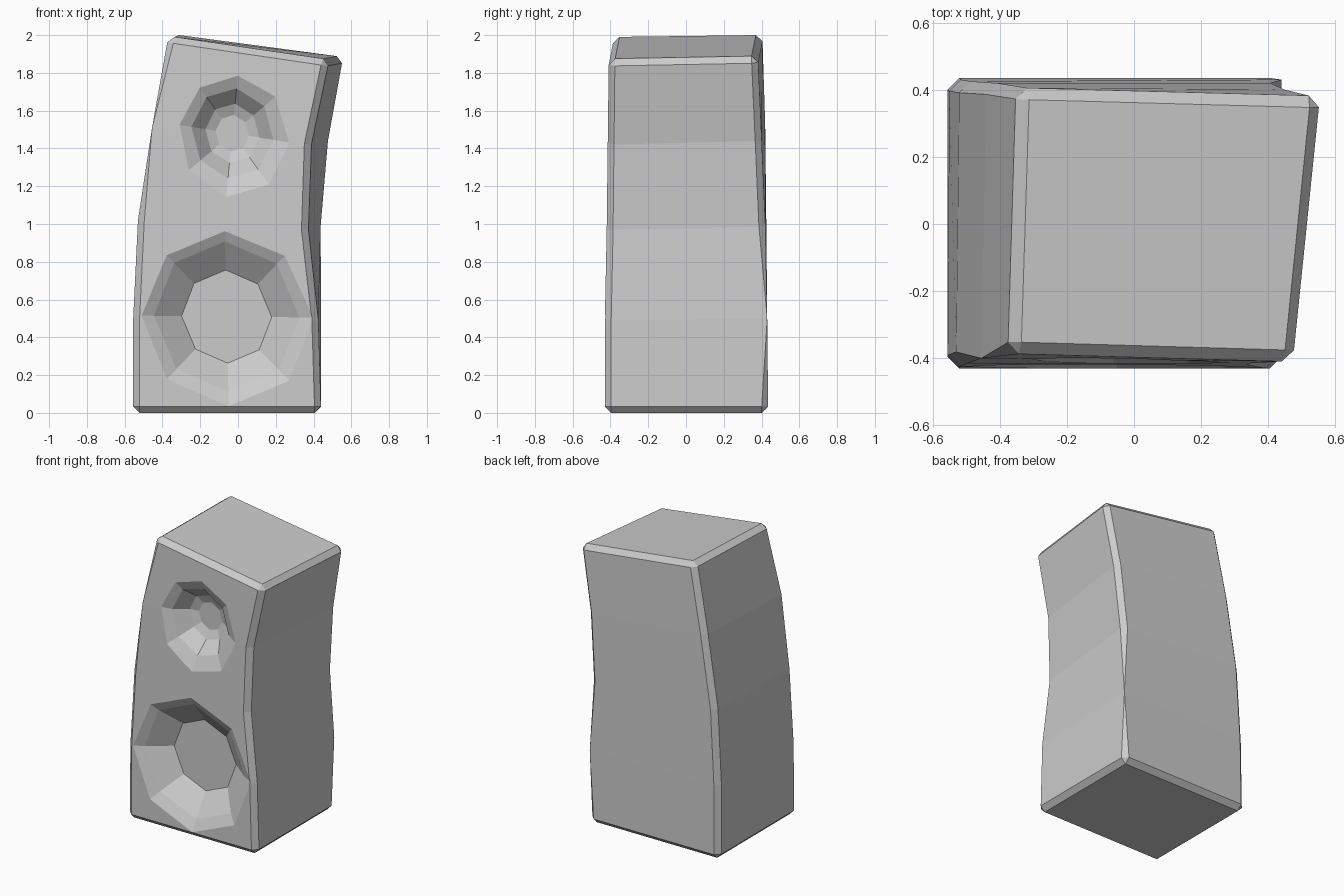
import bpy, bmesh, math
from mathutils import Vector

if "Cube" in bpy.data.objects:
    bpy.data.objects.remove(bpy.data.objects["Cube"])

# Corner rails of the bent, slightly twisted cabinet, bottom to top
rails = [
    [(-.555, -.43, 0), (-.555, -.425, .50), (-.53, -.415, 1.02), (-.455, -.40, 1.51), (-.37, -.385, 1.995)],
    [(.44, -.43, 0), (.425, -.43, .49), (.37, -.42, .97), (.385, -.415, 1.42), (.48, -.41, 1.87)],
    [(.44, .435, 0), (.44, .43, .50), (.44, .42, .985), (.48, .40, 1.44), (.56, .38, 1.885)],
    [(-.555, .435, 0), (-.55, .43, .51), (-.52, .425, 1.03), (-.44, .42, 1.53), (-.345, .405, 2.005)],
]


def make_object(name, bm):
    bmesh.ops.recalc_face_normals(bm, faces=bm.faces[:])
    mesh = bpy.data.meshes.new(name)
    bm.to_mesh(mesh)
    bm.free()
    obj = bpy.data.objects.new(name, mesh)
    bpy.context.collection.objects.link(obj)
    return obj


def skin(bm, rings):
    """Join rings of vertices into a closed solid."""
    n = len(rings[0])
    for a, b in zip(rings, rings[1:]):
        for i in range(n):
            j = (i + 1) % n
            bm.faces.new((a[i], a[j], b[j], b[i]))
    bm.faces.new(rings[0][::-1])
    bm.faces.new(rings[-1])


# Cabinet with chamfered outer edges
bm = bmesh.new()
rings = [[bm.verts.new(r[k]) for r in rails] for k in range(5)]
skin(bm, rings)
corner = {v: i for ring in rings for i, v in enumerate(ring)}
ends = set(rings[0] + rings[-1])
edges = [e for e in bm.edges
         if corner[e.verts[0]] == corner[e.verts[1]] or all(v in ends for v in e.verts)]
bmesh.ops.bevel(bm, geom=edges, offset=.034, offset_type='OFFSET', segments=1,
                profile=.5, affect='EDGES')
cabinet = make_object("speaker_cabinet", bm)


def recess(name, centre, u, v, profile):
    """Cut an eight-sided stepped cone into the front; profile is (scale, depth)."""
    c, u, v = Vector(centre), Vector(u), Vector(v)
    bm = bmesh.new()
    rings = []
    for s, d in profile:
        ring = []
        for i in range(8):
            a = i * math.pi / 4
            ring.append(bm.verts.new(c + s * (u * math.cos(a) + v * math.sin(a)) + Vector((0, d, 0))))
        rings.append(ring)
    skin(bm, rings)
    cutter = make_object(name, bm)
    cutter.hide_render = True
    mod = cabinet.modifiers.new(name, 'BOOLEAN')
    mod.operation = 'DIFFERENCE'
    mod.solver = 'EXACT'
    mod.object = cutter
    bpy.context.view_layer.objects.active = cabinet
    bpy.ops.object.modifier_apply(modifier=name)
    bpy.data.objects.remove(cutter)


# Large lower cone and small upper cone
recess("woofer_recess", (-.06, -.425, .51), (.45, 0, -.005), (-.01, 0, .465),
       [(1.15, -.035), (1, 0), (.855, .035), (.53, .15)])
recess("tweeter_recess", (-.03, -.405, 1.48), (.285, 0, -.045), (.03, 0, .313),
       [(1.2, -.03), (1, 0), (.76, .035), (.5, .12), (.31, .145)])
